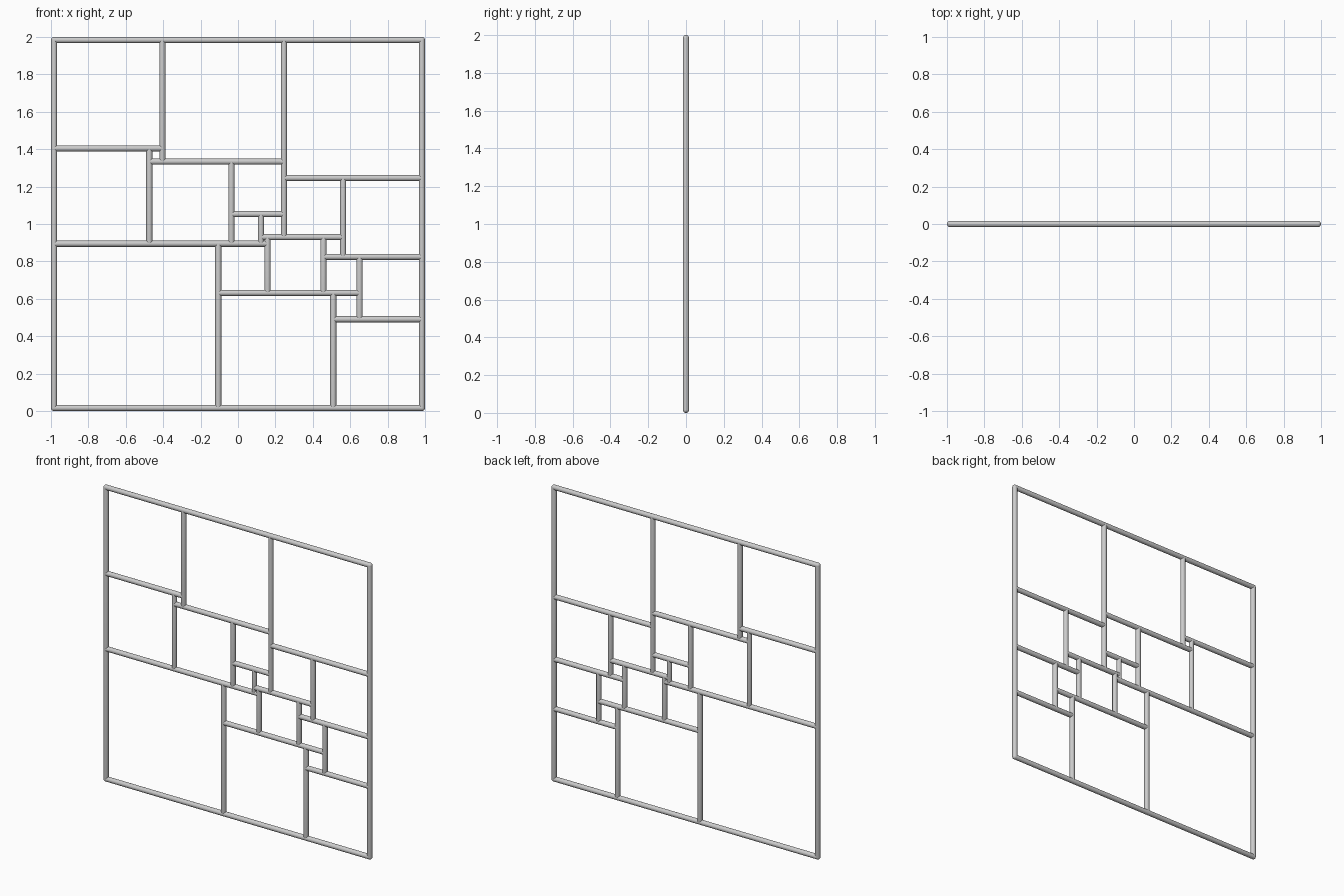
import bpy, bmesh
from mathutils import Matrix, Vector

if "Cube" in bpy.data.objects:
    bpy.data.objects.remove(bpy.data.objects["Cube"])

SIDE = 112                    # lattice units along one side
R = 0.0165                    # tube radius
U = (2 - 2 * R) / SIDE        # size of one lattice unit

# horizontal bars: height, start x, end x
HORIZONTAL = [(0, 0, 112), (112, 0, 112), (27, 85, 112), (35, 50, 93),
              (46, 82, 112), (50, 0, 65), (52, 63, 88), (59, 54, 70),
              (70, 70, 112), (75, 29, 70), (79, 0, 33)]
# vertical bars: x, start height, end height
VERTICAL = [(0, 0, 112), (112, 0, 112), (50, 0, 50), (85, 0, 35),
            (93, 27, 46), (82, 35, 52), (65, 35, 52), (88, 46, 70),
            (63, 50, 59), (54, 50, 75), (29, 50, 79), (70, 52, 112),
            (33, 75, 112)]


def point(x, z):
    return Vector(((x - SIDE / 2) * U, 0, R + z * U))


def bar(name, a, b):
    """Round-ended tube: a sphere split at its equator and stretched."""
    length = (b - a).length
    bm = bmesh.new()
    bmesh.ops.create_uvsphere(bm, u_segments=24, v_segments=12, radius=R)
    for v in bm.verts:
        if v.co.z > 1e-5:
            v.co.z += length
    # straight wall starts exactly at both ends
    ring = [e for e in bm.edges if all(abs(v.co.z) < 1e-5 for v in e.verts)]
    wall = {f for e in ring for f in e.link_faces
            if f.calc_center_median().z > 1e-4}
    rails = [e for f in wall for e in f.edges
             if abs(e.verts[0].co.z - e.verts[1].co.z) > length / 2]
    new = bmesh.ops.subdivide_edges(bm, edges=list(set(rails)), cuts=1)
    for v in [g for g in new["geom_inner"] if isinstance(g, bmesh.types.BMVert)]:
        d = Vector((v.co.x, v.co.y, 0)).normalized() * R
        v.co = (d.x, d.y, length)
    turn = (b - a).to_track_quat('Z', 'Y').to_matrix().to_4x4()
    bm.transform(Matrix.Translation(a) @ turn)
    for f in bm.faces:
        f.smooth = True
    mesh = bpy.data.meshes.new(name)
    bm.to_mesh(mesh)
    bm.free()
    obj = bpy.data.objects.new(name, mesh)
    bpy.context.collection.objects.link(obj)


for i, (z, x0, x1) in enumerate(HORIZONTAL):
    bar(f"{'frame_rail' if i < 2 else 'horizontal_bar'}_{i}", point(x0, z), point(x1, z))
for i, (x, z0, z1) in enumerate(VERTICAL):
    bar(f"{'frame_post' if i < 2 else 'vertical_bar'}_{i}", point(x, z0), point(x, z1))
